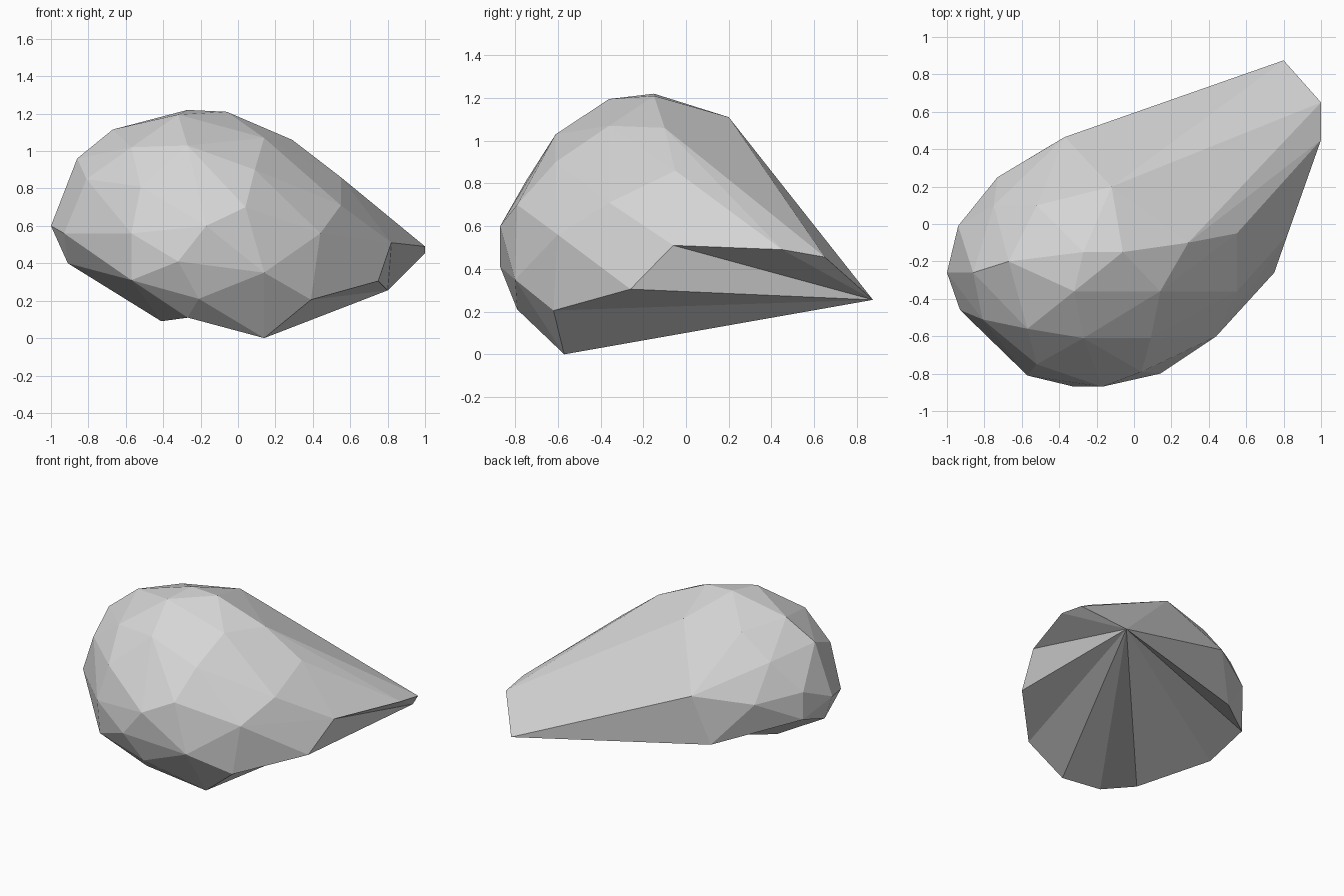
import bpy
import bmesh

# Remove the default object only
default_cube = bpy.data.objects.get("Cube")
if default_cube:
    bpy.data.objects.remove(default_cube, do_unlink=True)


def make_material(name, color):
    material = bpy.data.materials.new(name)
    material.use_nodes = True
    material.diffuse_color = color
    material.node_tree.nodes["Principled BSDF"].inputs["Base Color"].default_value = color
    return material


# Facet corners of the rounded front, grouped by region
crown = [(-.06, -.15, 1.21), (-.27, -.15, 1.22), (-.32, -.36, 1.195), (.14, -.36, 1.07),
         (.29, -.1, 1.06), (-.67, -.2, 1.115), (-.52, .1, 1.08)]
shoulder = [(-.86, -.26, .96), (-.57, -.56, 1.02), (-.27, -.61, 1.03), (.09, -.61, .9),
            (-.81, -.51, .85), (-.52, -.75, .81), (.04, -.79, .7), (.55, -.05, .86),
            (.55, -.36, .71), (-.75, .1, .92)]
waist = [(-1, -.26, .6), (-.93, -.46, .56), (-.57, -.81, .56), (-.17, -.87, .6),
         (-.32, -.87, .41), (.14, -.8, .35), (.44, -.6, .56), (-.94, -.01, .71),
         (-.73, .25, .66), (-.21, -.79, .21), (-.57, -.78, .31)]

# Rim where the rounded front meets the tail, running once around
rim = [(-.12, .2, 1.11), (1, .65, .455), (1, .45, .49), (.82, -.06, .51), (.75, -.26, .305),
       (.39, -.62, .205), (.14, -.57, 0), (-.27, -.67, .11), (-.41, -.46, .09),
       (-.91, -.3, .4), (-.94, -.01, .51), (-.48, .4, .36), (-.37, .465, .71)]
tail_tip = (.8, .875, .255)

# Wrap the corners in a faceted skin
bm = bmesh.new()
for corner in crown + shoulder + waist:
    bm.verts.new(corner)
rim_verts = {bm.verts.new(corner) for corner in rim}
bmesh.ops.convex_hull(bm, input=bm.verts[:], use_existing_faces=False)

# Open the skin inside the rim
cap = [face for face in bm.faces if rim_verts.issuperset(face.verts)]
bmesh.ops.delete(bm, geom=cap, context='FACES')

# Close it with a fan of facets that meet at the tail tip
tip = bm.verts.new(tail_tip)
for edge in [e for e in bm.edges if e.is_boundary]:
    bm.faces.new((*edge.verts, tip))
bmesh.ops.recalc_face_normals(bm, faces=bm.faces[:])

mesh = bpy.data.meshes.new("boulder")
bm.to_mesh(mesh)
bm.free()
mesh.materials.append(make_material("stone grey", (.67, .67, .67, 1)))
boulder = bpy.data.objects.new("boulder", mesh)
bpy.context.collection.objects.link(boulder)
